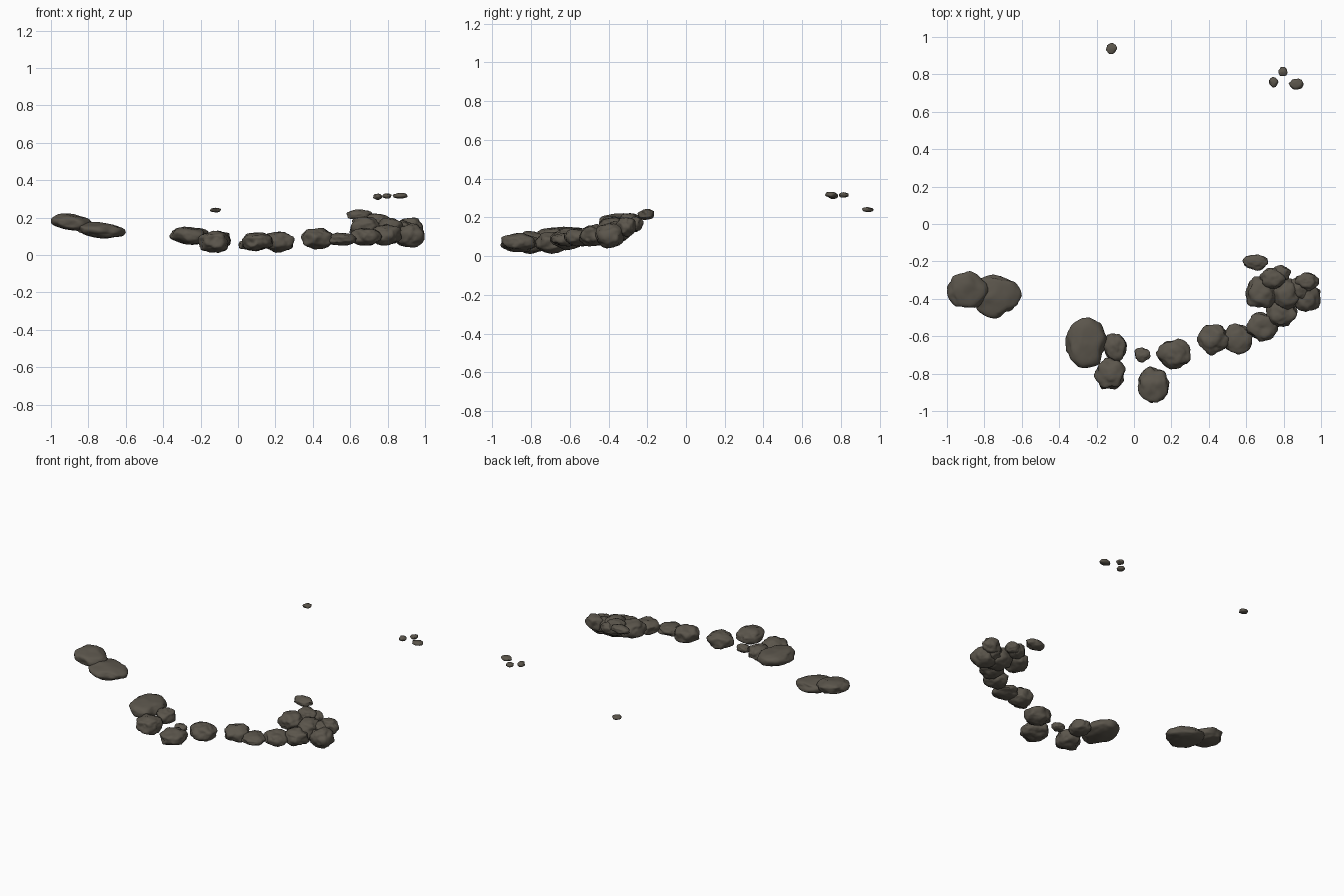
import bpy, bmesh, random
from mathutils import Vector, noise

stone = bpy.data.materials.new("dark stone")
stone.diffuse_color = (0.105, 0.092, 0.072, 1)


def rock(name, x, y, rx, ry, z0, z1, rough=0.16, tilt=0.0, turn=0.0, seed=0, sub=4):
    """Boulder: faceted noisy sphere fitted to the given footprint and height."""
    rng = random.Random(seed)
    cuts = [Vector((rng.gauss(0, 1), rng.gauss(0, 1), rng.gauss(0, 0.8))).normalized()
            for _ in range(9)]
    off = Vector((seed * 7.3, seed * 3.1, 0))
    bm = bmesh.new()
    bmesh.ops.create_icosphere(bm, subdivisions=sub, radius=1)
    for v in bm.verts:
        p = v.co.normalized()
        r = 1.0
        for n in cuts:                      # chipped flat faces
            d = p.dot(n)
            if d > 0.01:
                r = min(r, 0.86 / d)
        r += rough * (noise.noise(p * 1.8 + off) + 0.45 * noise.noise(p * 4.5 + off))
        q = p * r
        v.co = q
        v.co.z = (abs(q.z) ** 0.8) * (1 if q.z > 0 else -1)
    # fit to footprint
    lo = [min(v.co[i] for v in bm.verts) for i in range(3)]
    hi = [max(v.co[i] for v in bm.verts) for i in range(3)]
    size = (2 * rx, 2 * ry, z1 - z0)
    mid = Vector((x, y, (z0 + z1) / 2))
    for v in bm.verts:
        u = Vector([((v.co[i] - lo[i]) / (hi[i] - lo[i]) - 0.5) * size[i] for i in range(3)])
        u.z += tilt * u.x + turn * u.y      # lean along x and y
        v.co = mid + u
    for f in bm.faces:
        f.smooth = True
    me = bpy.data.meshes.new(name)
    bm.to_mesh(me)
    bm.free()
    me.materials.append(stone)
    bpy.context.collection.objects.link(bpy.data.objects.new(name, me))


# broad smooth slabs on the left
slabs = [(-0.89, -0.35, 0.11, 0.098, 0.132, 0.22, -0.12),
         (-0.735, -0.388, 0.135, 0.118, 0.09, 0.175, -0.10),
         (-0.255, -0.635, 0.112, 0.135, 0.055, 0.15, -0.08)]
for i, (x, y, rx, ry, a, b, t) in enumerate(slabs):
    rock(f"slab_{i + 1}", x, y, rx, ry, a, b, 0.09, t, 0.03, 40 + i)

# craggy boulders along the front bank: x, y, rx, ry, bottom, top
bank = [(-0.10, -0.66, 0.062, 0.075, 0.04, 0.13),
        (-0.13, -0.80, 0.085, 0.085, 0.012, 0.13),
        (0.045, -0.70, 0.043, 0.04, 0.03, 0.08),
        (0.105, -0.86, 0.085, 0.098, 0.02, 0.12),
        (0.21, -0.695, 0.093, 0.082, 0.012, 0.125),
        (0.425, -0.62, 0.088, 0.083, 0.03, 0.145),
        (0.55, -0.615, 0.083, 0.083, 0.05, 0.12),
        (0.685, -0.55, 0.085, 0.08, 0.05, 0.145)]
for i, r in enumerate(bank):
    rock(f"bank_boulder_{i + 1}", *r, seed=i + 1)

# piled boulders at the right corner
pile = [(0.79, -0.47, 0.085, 0.08, 0.05, 0.165),
        (0.92, -0.395, 0.078, 0.075, 0.04, 0.17),
        (0.925, -0.31, 0.065, 0.05, 0.10, 0.20),
        (0.81, -0.375, 0.085, 0.085, 0.06, 0.20),
        (0.68, -0.365, 0.085, 0.085, 0.09, 0.205),
        (0.74, -0.29, 0.07, 0.06, 0.12, 0.222),
        (0.79, -0.262, 0.05, 0.043, 0.13, 0.205),
        (0.88, -0.34, 0.06, 0.06, 0.08, 0.185)]
for i, r in enumerate(pile):
    rock(f"pile_boulder_{i + 1}", *r, seed=20 + i)
rock("upper_flat_rock", 0.648, -0.207, 0.068, 0.043, 0.187, 0.243, turn=0.1, seed=33)

# little stones at the back
pebbles = [(-0.12, 0.938, 0.03, 0.03, 0.228, 0.253),
           (0.747, 0.757, 0.025, 0.028, 0.295, 0.328),
           (0.797, 0.815, 0.025, 0.025, 0.302, 0.33),
           (0.867, 0.748, 0.04, 0.03, 0.302, 0.332)]
for i, r in enumerate(pebbles):
    rock(f"pebble_{i + 1}", *r, seed=60 + i, sub=3)
